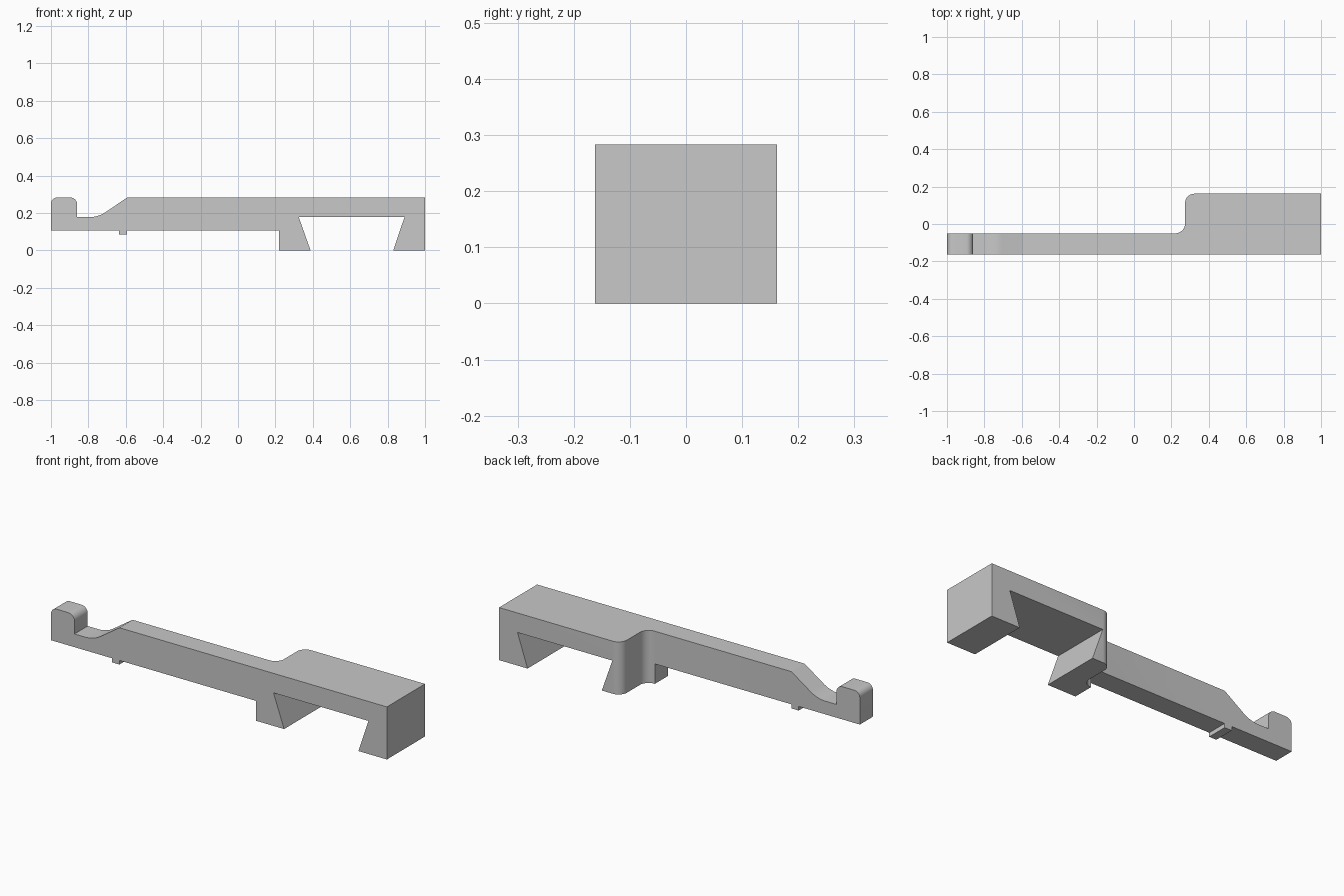
import bpy
import bmesh
from math import cos, pi, radians, sin, tan
from mathutils import Vector

cube = bpy.data.objects.get("Cube")
if cube:
    bpy.data.objects.remove(cube, do_unlink=True)

grey = bpy.data.materials.new("light grey")
grey.use_nodes = True
grey.diffuse_color = (0.58, 0.58, 0.58, 1)
grey.node_tree.nodes["Principled BSDF"].inputs["Base Color"].default_value = (0.58, 0.58, 0.58, 1)

STEPS = 10
FRONT, ARM_BACK = -0.162, -0.05


def rounded(points):
    """Outline from (x, z) or (x, z, radius) corners, with the radii filleted."""
    out = []
    for i, p in enumerate(points):
        corner = Vector(p[:2])
        if len(p) == 2:
            out.append(corner)
            continue
        radius = p[2]
        a = (Vector(points[i - 1][:2]) - corner).normalized()
        b = (Vector(points[i + 1][:2]) - corner).normalized()
        half = a.angle(b) / 2
        reach = radius / tan(half)
        centre = corner + (a + b).normalized() * radius / sin(half)
        start, end = corner + a * reach - centre, corner + b * reach - centre
        for k in range(STEPS + 1):
            spoke = start.slerp(end, k / STEPS).normalized()
            out.append(centre + spoke * radius)
    return out


def add_ring(bm, outline, y):
    return [bm.verts.new((p.x, y, p.y)) for p in outline]


def bridge(bm, first, second):
    for i in range(len(first)):
        bm.faces.new((first[i - 1], first[i], second[i], second[i - 1]))


# Clamp block outline with its dovetail slot
block = [(0.22, 0.283), (1, 0.283), (1, 0), (0.83, 0), (0.89, 0.178),
         (0.325, 0.178), (0.388, 0), (0.22, 0), (0.22, 0.107)]
# Arm outline: small stop, hooked tip and ramp
arm = [(-0.593, 0.107), (-0.593, 0.085), (-0.636, 0.085), (-0.636, 0.107),
       (-1, 0.107), (-1, 0.283, 0.033), (-0.86, 0.283, 0.037),
       (-0.86, 0.178), (-0.747, 0.178, 0.16), (-0.593, 0.283)]
outline = rounded(block + arm)
count = len(block)

# Front slab: the whole outline, with its back closed only along the arm
bm = bmesh.new()
front = add_ring(bm, outline, FRONT)
back = add_ring(bm, outline, ARM_BACK)
bm.faces.new(front)
bridge(bm, front, back)
bm.faces.new(back[count - 1:] + back[:1])

# Rear of the block: its end wall follows an inner, then an outer, fillet
turns = [k / STEPS * pi / 2 for k in range(STEPS + 1)]
wall = [(0.22 + 0.053 * sin(t), 0.003 - 0.053 * cos(t)) for t in turns[1:]]
wall += [(0.323 - 0.05 * cos(t), 0.112 + 0.05 * sin(t)) for t in turns]
ring = back[:count]
for x, y in wall:
    section = [Vector((x if p.x < 0.221 else p.x, p.y)) for p in outline[:count]]
    following = add_ring(bm, section, y)
    bridge(bm, ring, following)
    ring = following
bm.faces.new(ring)

# Merge flat strips into single faces
bmesh.ops.recalc_face_normals(bm, faces=bm.faces[:])
bmesh.ops.dissolve_limit(bm, angle_limit=radians(1), verts=bm.verts[:], edges=bm.edges[:])

mesh = bpy.data.meshes.new("clip_arm")
bm.to_mesh(mesh)
bm.free()
mesh.materials.append(grey)
clip_arm = bpy.data.objects.new("clip_arm", mesh)
bpy.context.scene.collection.objects.link(clip_arm)

bpy.ops.object.select_all(action='DESELECT')
clip_arm.select_set(True)
bpy.context.view_layer.objects.active = clip_arm
bpy.ops.object.shade_smooth_by_angle(angle=radians(25))
